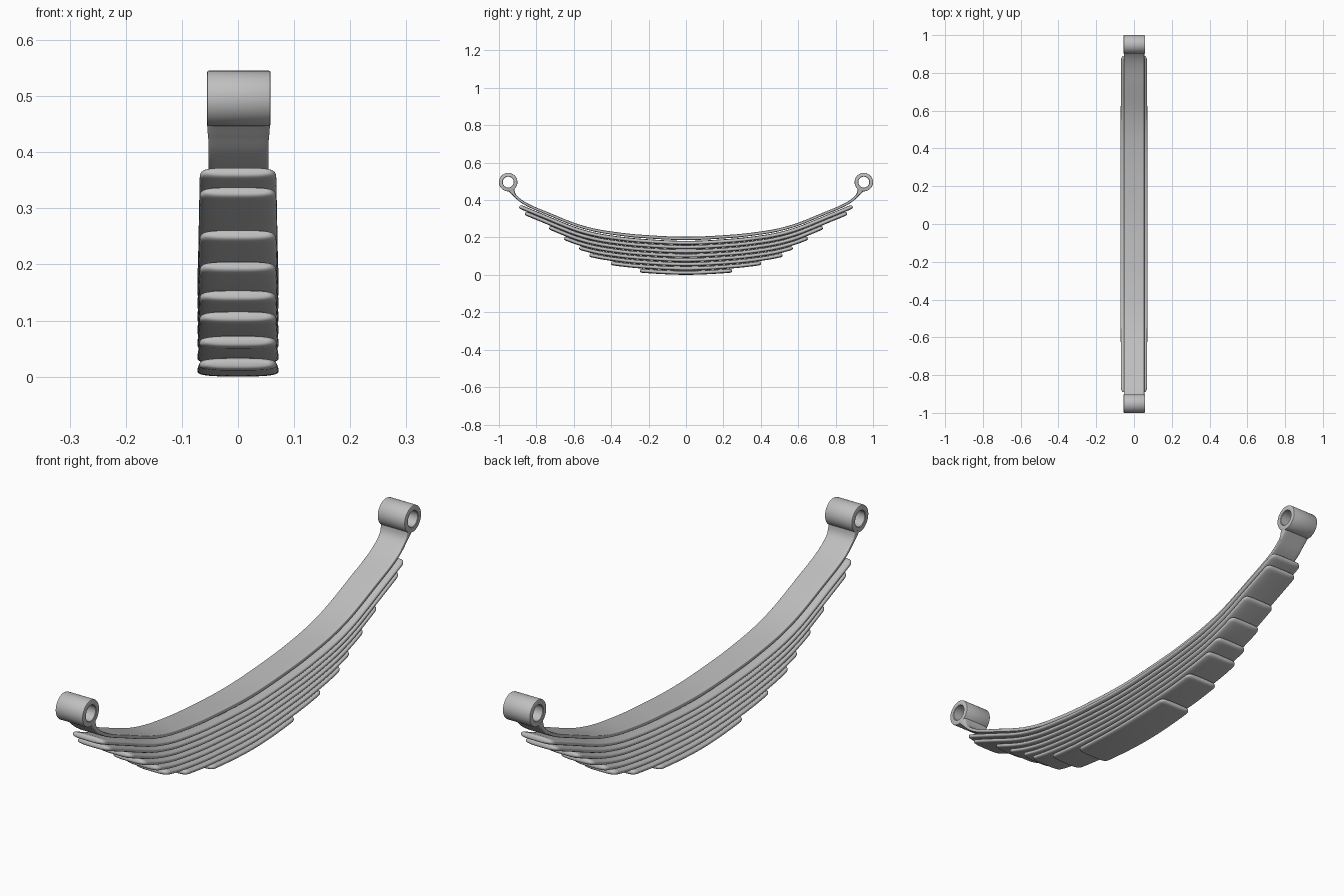
import bpy, bmesh, math

if "Cube" in bpy.data.objects:
    bpy.data.objects.remove(bpy.data.objects["Cube"])

steel = bpy.data.materials.new("steel_grey")
steel.diffuse_color = (0.52, 0.52, 0.52, 1)
steel.use_nodes = True
steel.node_tree.nodes["Principled BSDF"].inputs["Base Color"].default_value = steel.diffuse_color


def finish(bm, name, angle):
    bmesh.ops.recalc_face_normals(bm, faces=bm.faces)
    me = bpy.data.meshes.new(name)
    bm.to_mesh(me)
    bm.free()
    me.materials.append(steel)
    ob = bpy.data.objects.new(name, me)
    bpy.context.collection.objects.link(ob)
    bpy.ops.object.select_all(action='DESELECT')
    ob.select_set(True)
    bpy.context.view_layer.objects.active = ob
    bpy.ops.object.shade_smooth_by_angle(angle=math.radians(angle))
    return ob


def spline(pts, y):
    """Smooth height at y through (y, z) points (cubic Hermite)."""
    n = len(pts)

    def slope(i):
        if i == 0:
            return 0.0
        a, b = pts[i - 1], pts[min(i + 1, n - 1)]
        return (b[1] - a[1]) / (b[0] - a[0])
    i = max(k for k in range(n - 1) if pts[k][0] <= y + 1e-9)
    (y0, z0), (y1, z1) = pts[i], pts[i + 1]
    h = y1 - y0
    t = (y - y0) / h
    return ((2*t**3 - 3*t*t + 1) * z0 + (t**3 - 2*t*t + t) * h * slope(i)
            + (3*t*t - 2*t**3) * z1 + (t**3 - t*t) * h * slope(i + 1))


def loft(name, sections, power, cx=0.0, seg=40, angle=50):
    """Sweep a rounded flat bar through half-span sections, mirrored in y.
    Each section is (y, z, half width, half thickness)."""
    full = [(-y, z, w, t) for y, z, w, t in reversed(sections[1:])] + sections
    bm = bmesh.new()
    rings = []
    for i, (y, z, w, t) in enumerate(full):
        a, b = full[max(i - 1, 0)], full[min(i + 1, len(full) - 1)]
        dy, dz = b[0] - a[0], b[1] - a[1]
        d = math.hypot(dy, dz)
        ny, nz = -dz / d, dy / d
        ring = []
        for k in range(seg):
            u = 2 * math.pi * (k + 0.5) / seg
            c, s = math.cos(u), math.sin(u)
            px = w * math.copysign(abs(c) ** (2 / power), c)
            pn = t * math.copysign(abs(s) ** (2 / power), s)
            ring.append(bm.verts.new((cx + px, y + ny * pn, z + nz * pn)))
        rings.append(ring)
    for r0, r1 in zip(rings, rings[1:]):
        for k in range(seg):
            j = (k + 1) % seg
            bm.faces.new((r0[k], r0[j], r1[j], r1[k]))
    bm.faces.new(rings[0])
    bm.faces.new(rings[-1])
    return finish(bm, name, angle)


# common camber of the leaf pack
camber = [(0, 0), (0.25, 0.012), (0.4, 0.029), (0.5, 0.047), (0.6, 0.076),
          (0.75, 0.137), (0.92, 0.207)]

# stacked leaves, shortest at the bottom, with rounded tips
half_lengths = [0.245, 0.40, 0.515, 0.57, 0.65, 0.73, 0.86, 0.89]
for n, L in enumerate(half_lengths):
    ys = [(L - 0.025) * k / 24 for k in range(25)]
    ys += [L - d for d in (0.018, 0.012, 0.007, 0.003, 0.001, 0.0)]
    secs = []
    for y in ys:
        d = L - y
        sw = math.sqrt(1 - (1 - min(d / 0.02, 1)) ** 2)
        st = math.sqrt(1 - (1 - min(d / 0.012, 1)) ** 2)
        w = 0.0725 - 0.0045 * (y / L) ** 2 - 0.016 * (1 - sw)
        secs.append((y, 0.0112 + 0.0228 * n + spline(camber, y), w,
                     0.011 * (0.35 + 0.65 * st)))
    loft("leaf_%d" % (n + 1), secs, 3.2)

# narrower main leaf that curls up and flares into the eyes
main = [(y, z + 0.195) for y, z in camber[:-1]]
main += [(0.82, 0.361), (0.87, 0.387), (0.905, 0.414), (0.924, 0.437), (0.935, 0.459)]
secs = []
for k in range(61):
    y = 0.935 * (1 - (1 - k / 60) ** 1.4)
    f = max(0, (y - 0.912) / 0.023)
    secs.append((y, spline(main, y), 0.0535 + 0.003 * f,
                 0.009 - 0.002 * y + 0.012 * f ** 2))
loft("main_leaf", secs, 7, cx=0.001)

# tubular eyes at both ends
profile = [(0.0545, 0.029), (0.0565, 0.031), (0.0565, 0.0465), (0.0555, 0.0485),
           (0.0535, 0.0493)]
profile += [(-x, r) for x, r in reversed(profile)]
for side, label in ((-1, "front"), (1, "back")):
    bm = bmesh.new()
    S = 64
    rings = []
    for k in range(S):
        u = 2 * math.pi * k / S
        rings.append([bm.verts.new((0.0015 + x, side * 0.9507 + r * math.cos(u),
                                    0.496 + r * math.sin(u))) for x, r in profile])
    P = len(profile)
    for k in range(S):
        a, b = rings[k], rings[(k + 1) % S]
        for j in range(P):
            m = (j + 1) % P
            bm.faces.new((a[j], a[m], b[m], b[j]))
    finish(bm, label + "_eye", 40)
